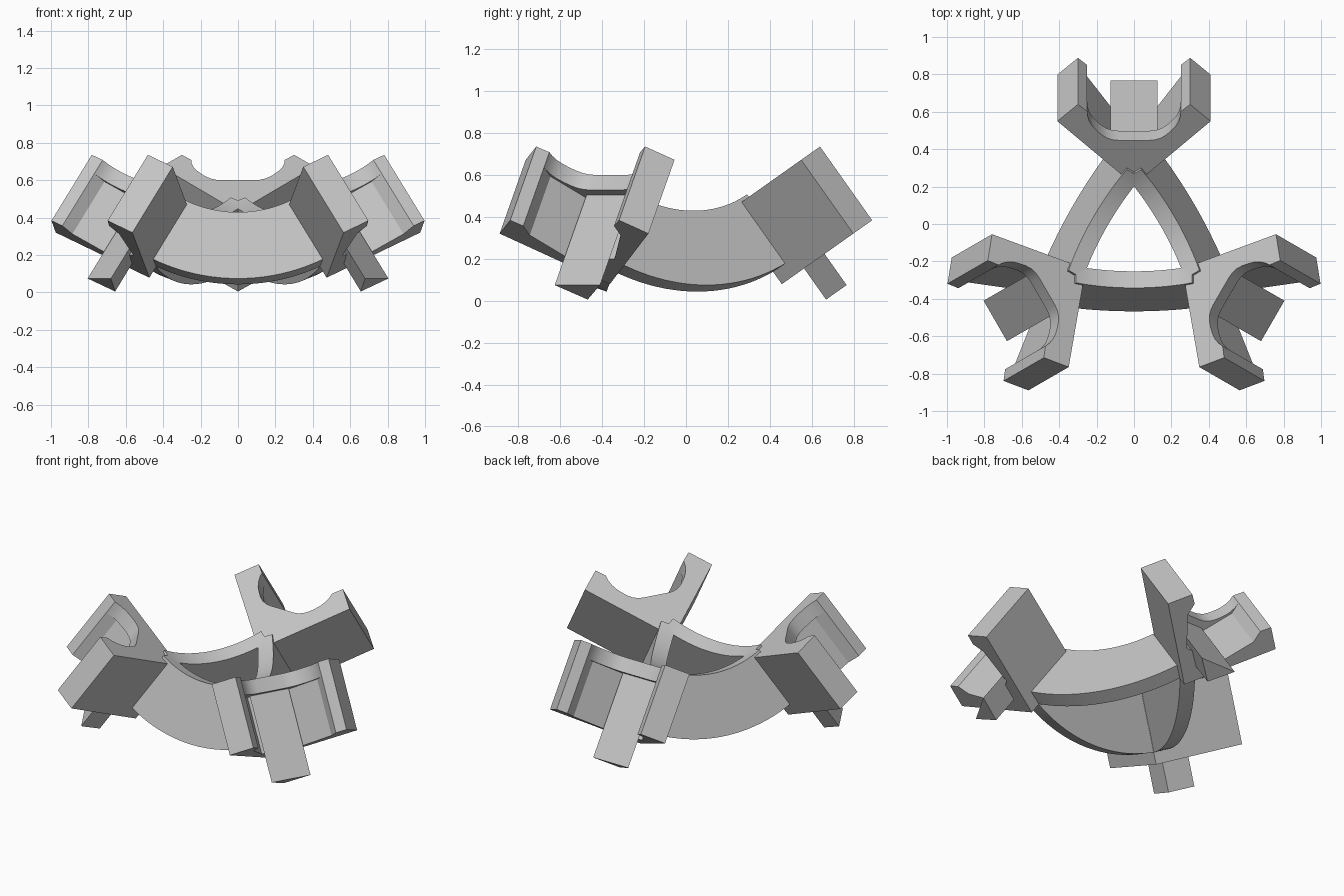
import bpy, bmesh, math
from mathutils import Matrix, Vector

if "Cube" in bpy.data.objects:
    bpy.data.objects.remove(bpy.data.objects["Cube"], do_unlink=True)

grey = bpy.data.materials.new("plain_grey")
grey.use_nodes = True
COLOUR = (0.55, 0.55, 0.55, 1)
grey.diffuse_color = COLOUR
grey.node_tree.nodes["Principled BSDF"].inputs["Base Color"].default_value = COLOUR

CENTRE = Vector((0, -0.09, 1.0))         # centre of the sphere the frame lies on
TILT = math.acos(2 / math.sqrt(6))       # socket axis, measured from straight down
RIB_TILT = math.acos(4 / math.sqrt(18))  # middle of a rib, measured from straight down


def place(k):
    return Matrix.Translation(CENTRE) @ Matrix.Rotation(k * math.tau / 3, 4, 'Z')


def finish(bm, name):
    bmesh.ops.recalc_face_normals(bm, faces=bm.faces)
    mesh = bpy.data.meshes.new(name)
    bm.to_mesh(mesh)
    bm.free()
    mesh.materials.append(grey)
    obj = bpy.data.objects.new(name, mesh)
    bpy.context.collection.objects.link(obj)
    bpy.ops.object.select_all(action='DESELECT')
    obj.select_set(True)
    bpy.context.view_layer.objects.active = obj
    bpy.ops.object.shade_smooth_by_angle(angle=math.radians(30))


def prism(name, half, near, far, k):
    """Mirror a half outline (across, outward) and extrude it along the socket axis."""
    outline = half + [(-x, u) for x, u in reversed(half) if x > 0]
    out = Vector((0, math.cos(TILT), math.sin(TILT)))
    axis = Vector((0, math.sin(TILT), -math.cos(TILT)))
    bm = bmesh.new()
    rings = [[bm.verts.new(place(k) @ (Vector((x, 0, 0)) + out * u + axis * n))
              for x, u in outline] for n in (near, far)]
    for ring in rings:
        bm.faces.new(ring)
    a, b = rings
    for i in range(len(a)):
        bm.faces.new((a[i - 1], a[i], b[i], b[i - 1]))
    finish(bm, name)


def rib(name, k, inner=0.622, outer=0.998, half_thick=0.047, steps=24):
    """Great-circle band joining two sockets."""
    s, c = math.sin(RIB_TILT), math.cos(RIB_TILT)
    mid, side = Vector((0, -s, -c)), Vector((0, -c, s))
    bm = bmesh.new()
    sections = []
    for i in range(steps + 1):
        t = math.radians(-30 + 60 * i / steps)
        ray = Vector((math.sin(t), 0, 0)) + mid * math.cos(t)
        sections.append([bm.verts.new(place(k) @ (ray * r + side * o * half_thick))
                         for r, o in ((inner, -1), (outer, -1), (outer, 1), (inner, 1))])
    for a, b in zip(sections, sections[1:]):
        for j in range(4):
            bm.faces.new((a[j - 1], a[j], b[j], b[j - 1]))
    bm.faces.new(sections[0])
    bm.faces.new(sections[-1])
    finish(bm, name)


# Shared outer outline of a socket: pointed back, prong sides and tips
shell = [(0, -0.085), (0.41, 0.333), (0.30, 0.443), (0.25, 0.396)]
# Curved mouth of the upper lip
mouth = [(0.248, 0.365), (0.238, 0.33), (0.222, 0.3), (0.2, 0.272),
         (0.175, 0.245), (0.145, 0.223), (0.115, 0.212), (0.085, 0.208)]
# Straight walls of the pocket beneath the lip
pocket = [(0.25, 0.32), (0.125, 0.125)]
# Triangular peg
wedge = [(0, 0.045), (0.125, 0.165)]

for k, label in enumerate(("back", "right", "left")):
    prism(label + "_socket_lip", shell + mouth, 0.637, 0.725, k)
    prism(label + "_socket_fork", shell + pocket, 0.725, 1.068, k)
    prism(label + "_peg", wedge, 0.70, 1.25, k)

for k, label in enumerate(("front", "left", "right")):
    rib(label + "_rib", k)
